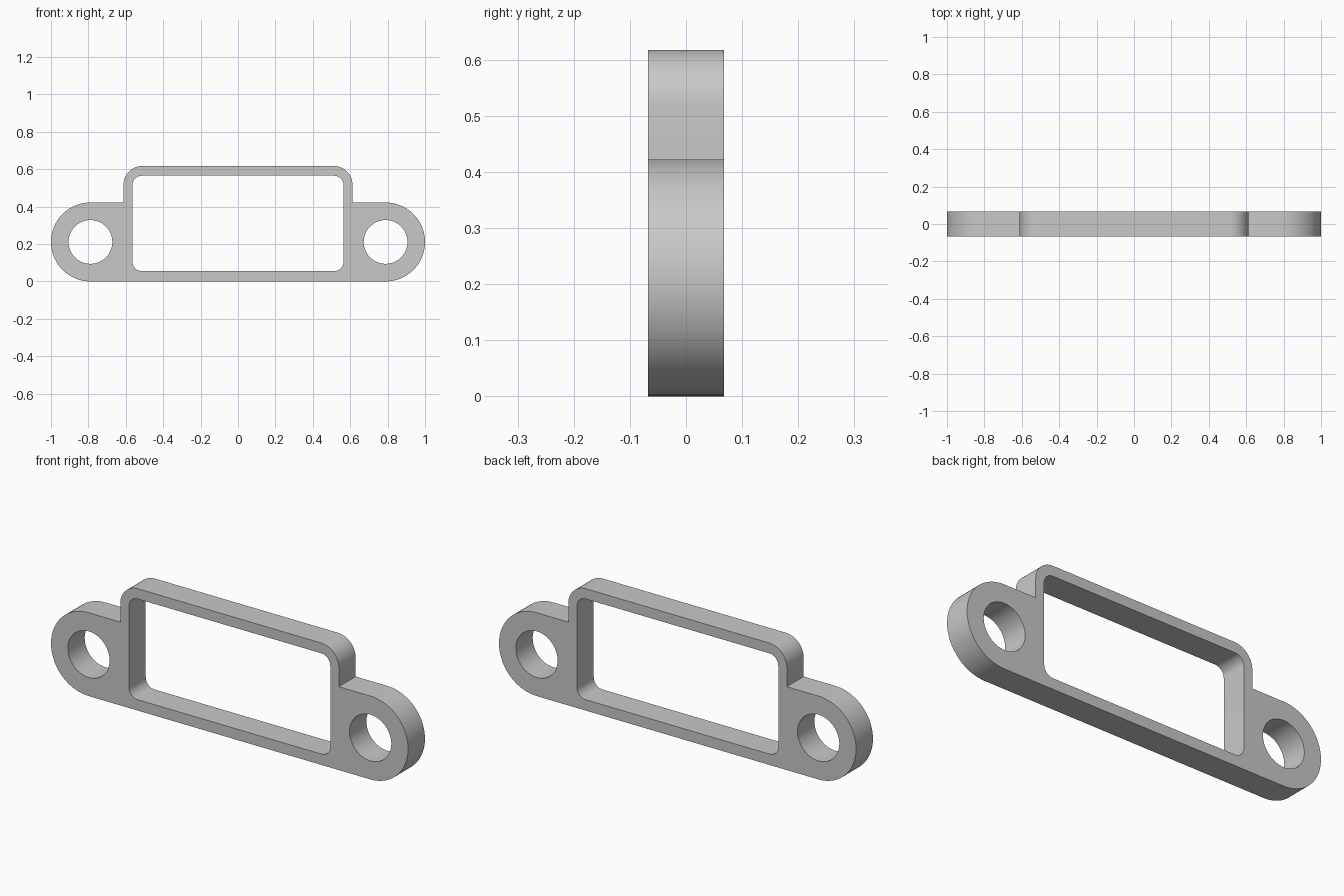
import bpy
import bmesh
from math import cos, sin, radians

cube = bpy.data.objects.get("Cube")
if cube:
    bpy.data.objects.remove(cube, do_unlink=True)

HALF_DEPTH = 0.0675
LUG_X, LUG_R, HOLE_R = 0.789, 0.211, 0.117
FRAME_X, FRAME_TOP, FRAME_R = 0.612, 0.617, 0.10
OPEN_X, OPEN_LOW, OPEN_TOP, OPEN_R = 0.564, 0.055, 0.565, 0.05


def arc(cx, cz, r, start, end, steps):
    """Points of an arc in the xz plane, angles in degrees."""
    angles = [radians(start + (end - start) * i / steps) for i in range(steps + 1)]
    return [(cx + r * cos(a), cz + r * sin(a)) for a in angles]


def mirrored(half):
    """Close a right-hand half outline with its reflection."""
    return half + [(-x, z) for x, z in reversed(half)]


# Outer outline: lug end, step, rounded frame shoulder
outline = mirrored(
    arc(LUG_X, LUG_R, LUG_R, -90, 90, 40)
    + [(FRAME_X, 2 * LUG_R)]
    + arc(FRAME_X - FRAME_R, FRAME_TOP - FRAME_R, FRAME_R, 0, 90, 16))

# Rounded rectangular opening
opening = mirrored(
    arc(OPEN_X - OPEN_R, OPEN_LOW + OPEN_R, OPEN_R, -90, 0, 12)
    + arc(OPEN_X - OPEN_R, OPEN_TOP - OPEN_R, OPEN_R, 0, 90, 12))

# Screw holes
holes = [arc(side * LUG_X, LUG_R, HOLE_R, 0, 360, 56)[:-1] for side in (-1, 1)]

# Fill the profile and extrude it through the depth
bm = bmesh.new()
for loop in [outline, opening] + holes:
    verts = [bm.verts.new((x, -HALF_DEPTH, z)) for x, z in loop]
    for a, b in zip(verts, verts[1:] + verts[:1]):
        bm.edges.new((a, b))
bmesh.ops.triangle_fill(bm, use_beauty=True, edges=bm.edges[:], normal=(0, -1, 0))
extruded = bmesh.ops.extrude_face_region(bm, geom=bm.faces[:], use_keep_orig=True)
back = [v for v in extruded["geom"] if isinstance(v, bmesh.types.BMVert)]
bmesh.ops.translate(bm, verts=back, vec=(0, 2 * HALF_DEPTH, 0))
bmesh.ops.recalc_face_normals(bm, faces=bm.faces[:])

mesh = bpy.data.meshes.new("mounting_bracket")
bm.to_mesh(mesh)
bm.free()
bracket = bpy.data.objects.new("mounting_bracket", mesh)
bpy.context.collection.objects.link(bracket)

# Plain grey finish
grey = bpy.data.materials.new("light_grey")
grey.use_nodes = True
colour = (0.58, 0.58, 0.58, 1)
grey.diffuse_color = colour
for node in grey.node_tree.nodes:
    if node.type == "BSDF_PRINCIPLED":
        node.inputs["Base Color"].default_value = colour
mesh.materials.append(grey)

# Smooth curves, sharp rims
bpy.ops.object.select_all(action="DESELECT")
bracket.select_set(True)
bpy.context.view_layer.objects.active = bracket
bpy.ops.object.shade_smooth_by_angle(angle=radians(30))
